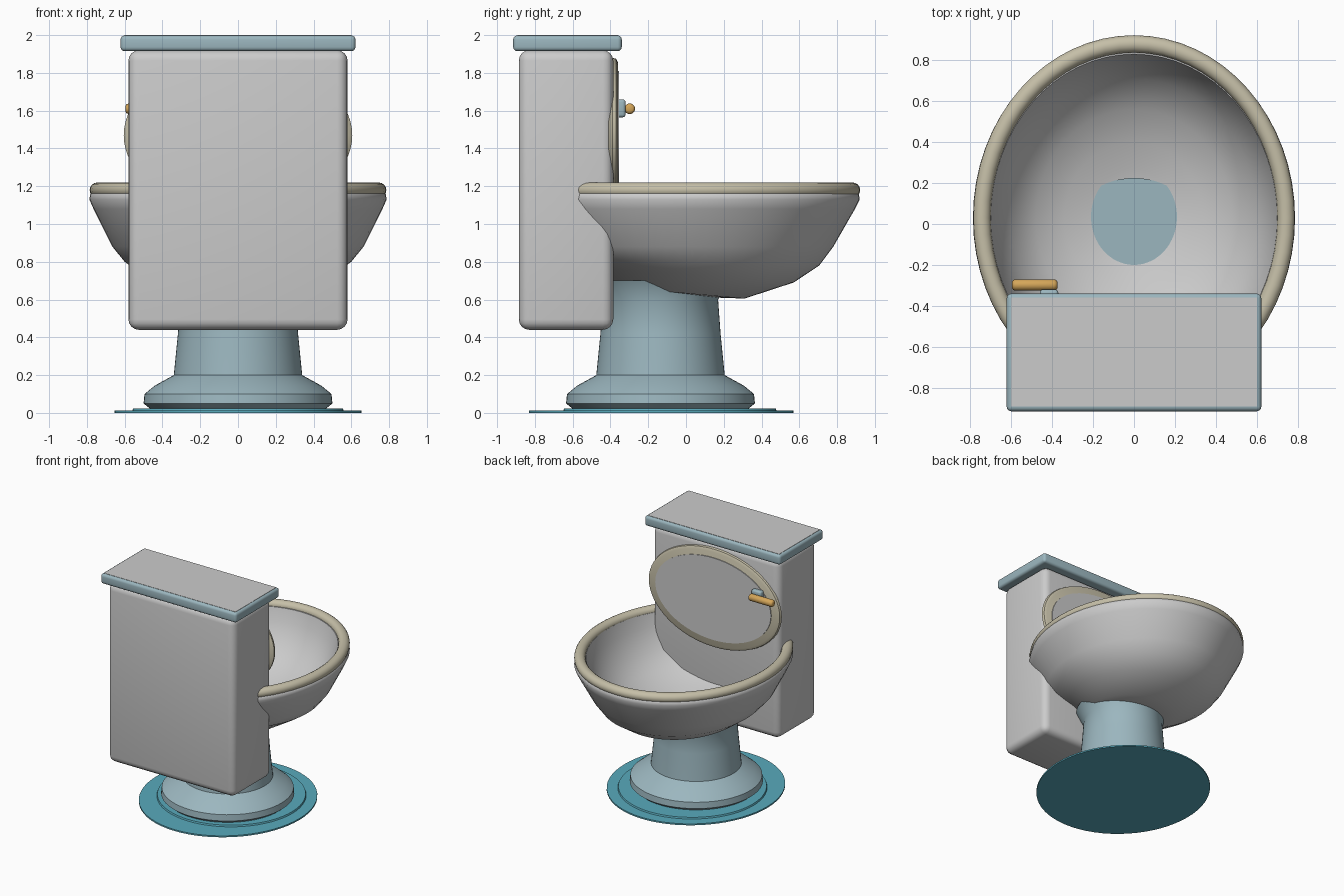
import bpy, bmesh, math
from mathutils import Matrix

if "Cube" in bpy.data.objects:
    bpy.data.objects.remove(bpy.data.objects["Cube"])

SEG = 64


def material(name, rgb):
    m = bpy.data.materials.new(name)
    m.diffuse_color = (*rgb, 1)
    m.use_nodes = True
    m.node_tree.nodes["Principled BSDF"].inputs["Base Color"].default_value = m.diffuse_color
    return m


GLAZE = material("pale_teal", (0.33, 0.47, 0.52))
RUG = material("bright_teal", (0.10, 0.40, 0.50))
CREAM = material("cream", (0.56, 0.52, 0.39))
BRASS = material("brass", (0.66, 0.38, 0.10))


def finish(name, bm, mat=None, angle=40):
    bmesh.ops.recalc_face_normals(bm, faces=bm.faces)
    me = bpy.data.meshes.new(name)
    bm.to_mesh(me)
    bm.free()
    ob = bpy.data.objects.new(name, me)
    bpy.context.collection.objects.link(ob)
    if mat:
        me.materials.append(mat)
    bpy.ops.object.select_all(action='DESELECT')
    ob.select_set(True)
    bpy.context.view_layer.objects.active = ob
    bpy.ops.object.shade_smooth_by_angle(angle=math.radians(angle))
    return ob


def loft(name, rings, mat=None, angle=40, closed=False):
    """Skin elliptical rings given as (rx, ry, centre_y, z, tilt)."""
    bm = bmesh.new()
    loops = []
    for rx, ry, cy, z, tilt in rings:
        loop = []
        for i in range(SEG):
            a = 2 * math.pi * i / SEG
            dy = ry * math.sin(a)
            loop.append(bm.verts.new((rx * math.cos(a), cy + dy, z + tilt * dy)))
        loops.append(loop)
    pairs = list(zip(loops, loops[1:]))
    if closed:
        pairs.append((loops[-1], loops[0]))
    else:
        bm.faces.new(loops[0])
        bm.faces.new(loops[-1])
    for a, b in pairs:
        for i in range(SEG):
            j = (i + 1) % SEG
            bm.faces.new((a[i], a[j], b[j], b[i]))
    return finish(name, bm, mat, angle)


def box(name, lo, hi, bevel=0, segments=4, mat=None):
    bm = bmesh.new()
    bmesh.ops.create_cube(bm, size=1)
    for v in bm.verts:
        for k in range(3):
            v.co[k] = lo[k] if v.co[k] < 0 else hi[k]
    if bevel:
        bmesh.ops.bevel(bm, geom=bm.edges[:], offset=bevel, segments=segments,
                        profile=0.5, affect='EDGES')
    return finish(name, bm, mat)


# floor mat and its raised inner disc
loft("floor_mat", [(0.655, 0.70, -0.13, 0, 0), (0.655, 0.70, -0.13, 0.012, 0)], RUG)
loft("floor_mat_inner", [(0.56, 0.565, -0.085, 0.01, 0), (0.555, 0.56, -0.085, 0.024, 0)], RUG)

# pedestal, flaring inside the bowl so its top shows as the water
PED = [(0.45, 0.01), (0.475, 0.03), (0.50, 0.05), (0.495, 0.10), (0.44, 0.145), (0.34, 0.20),
       (0.318, 0.42), (0.305, 0.60), (0.36, 0.70)]
loft("pedestal", [(r, r, -0.135, z, 0) for r, z in PED], GLAZE)

# bowl: outer wall from the underside up, then the inner wall down
loft("bowl", [
    (0.20, 0.20, -0.03, 0.628, -0.09),
    (0.33, 0.33, -0.02, 0.635, -0.09),
    (0.50, 0.53, 0.04, 0.73, -0.075),
    (0.60, 0.67, 0.035, 0.80, -0.03),
    (0.665, 0.75, 0.03, 0.88, 0),
    (0.765, 0.865, 0.03, 1.08, 0),
    (0.787, 0.89, 0.03, 1.13, 0),
    (0.782, 0.885, 0.03, 1.16, 0),
    (0.755, 0.86, 0.03, 1.18, 0),
    (0.70, 0.80, 0.03, 1.18, 0),
    (0.675, 0.77, 0.03, 1.08, 0),
    (0.60, 0.68, 0.03, 0.91, 0),
    (0.48, 0.53, 0.03, 0.80, 0),
    (0.34, 0.37, 0.03, 0.735, 0),
    (0.21, 0.235, 0.035, 0.70, 0),
    (0.12, 0.13, 0.03, 0.675, 0)], angle=50)

# seat ring
seat = []
for i in range(16):
    a = 2 * math.pi * i / 16
    d = 0.0425 * math.cos(a)
    seat.append((0.743 + d, 0.85 + d, 0.03, 1.18 + 0.04 * math.sin(a), 0))
loft("seat", seat, CREAM, angle=60, closed=True)

# tank and its cover
box("tank", (-0.58, -0.885, 0.44), (0.58, -0.385, 1.92), 0.055)
box("tank_cover", (-0.622, -0.915, 1.915), (0.622, -0.34, 1.998), 0.022, 4, GLAZE)
box("tank_cover_top", (-0.602, -0.893, 1.97), (0.602, -0.36, 2.0))


# raised lid standing against the tank, cream rim with a grey panel
def upright(ob, cy, cz):
    ob.data.transform(Matrix.Translation((0, cy, cz)) @ Matrix.Rotation(math.radians(-90), 4, 'X'))


rim = loft("raised_lid", [(0.58, 0.385, 0, -0.02, 0), (0.605, 0.41, 0, 0, 0),
                          (0.60, 0.405, 0, 0.02, 0), (0.58, 0.385, 0, 0.03, 0)], CREAM)
upright(rim, -0.39, 1.47)
panel = loft("lid_panel", [(0.53, 0.34, 0, 0, 0), (0.53, 0.34, 0, 0.012, 0)])
upright(panel, -0.366, 1.47)

# flush handle: mount and rounded lever
box("handle_mount", (-0.46, -0.37, 1.565), (-0.37, -0.32, 1.66), 0.015, 3, GLAZE)
lever = loft("flush_lever", [(r, r, 0, z, 0) for r, z in
             [(0.016, -0.11), (0.024, -0.105), (0.028, -0.094),
              (0.028, 0.094), (0.024, 0.105), (0.016, 0.11)]], BRASS)
lever.data.transform(Matrix.Translation((-0.485, -0.298, 1.61)) @ Matrix.Rotation(math.radians(90), 4, 'Y'))
